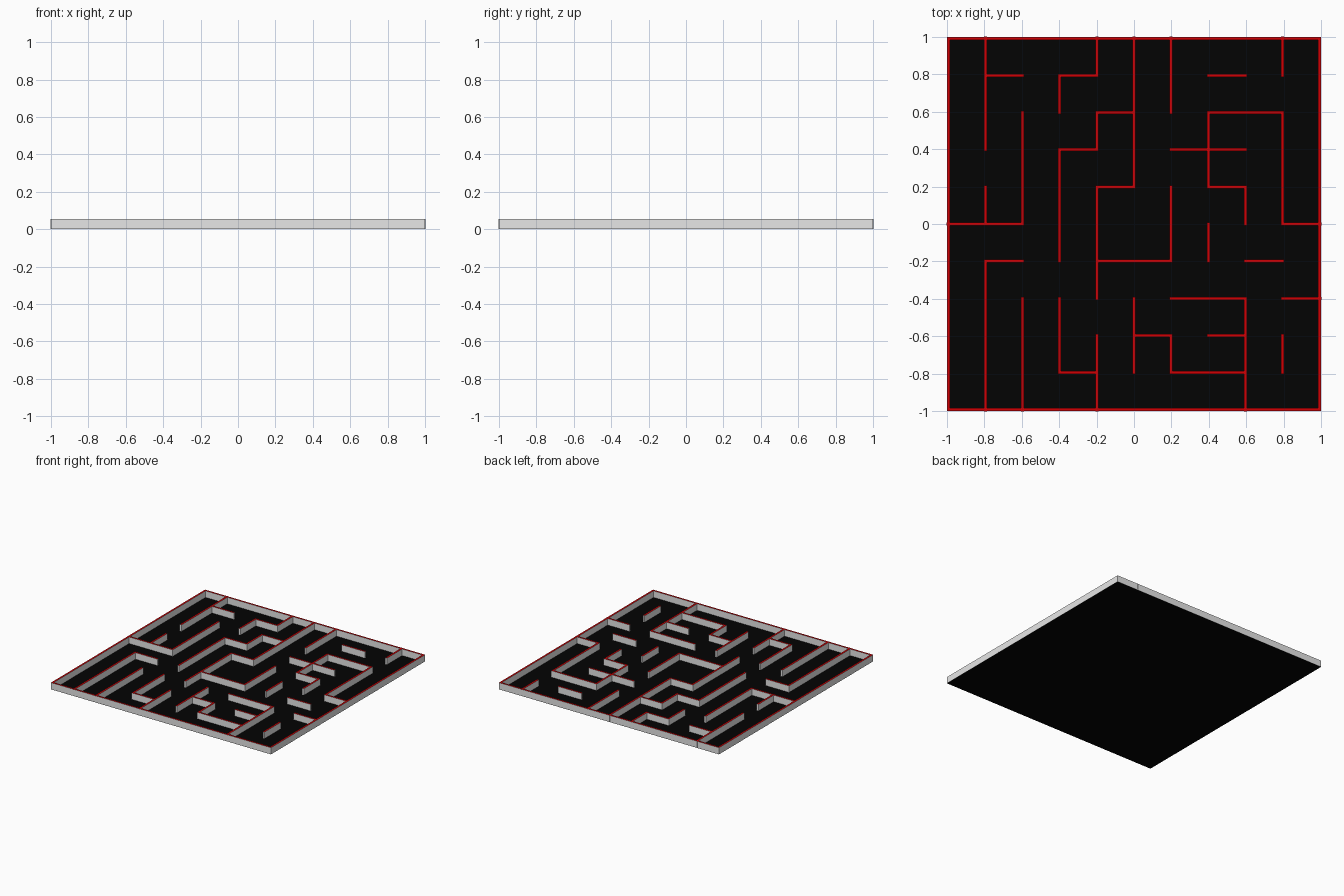
import bpy, bmesh
from mathutils import Matrix, Vector

if "Cube" in bpy.data.objects:
    bpy.data.objects.remove(bpy.data.objects["Cube"])


def mat(name, rgb):
    m = bpy.data.materials.new(name)
    m.diffuse_color = (*rgb, 1)
    m.use_nodes = True
    m.node_tree.nodes["Principled BSDF"].inputs["Base Color"].default_value = m.diffuse_color
    return m


GREY = mat("wall grey", (0.8, 0.8, 0.8))
RED = mat("wall top red", (0.64, 0.0, 0.001))
BLACK = mat("floor black", (0.001, 0.001, 0.001))

P = 0.1987          # cell pitch
H = 0.055           # wall height
T = 0.0155          # inner wall thickness
FLOOR = 0.001


def box(bm, x0, x1, y0, y1, z0, z1):
    c = Vector(((x0 + x1) / 2, (y0 + y1) / 2, (z0 + z1) / 2))
    bmesh.ops.create_cube(bm, size=1, matrix=Matrix.Translation(c) @
                          Matrix.Diagonal((x1 - x0, y1 - y0, z1 - z0, 1)))


def finish(bm, name, mats):
    # second material goes on upward faces
    bm.normal_update()
    for f in bm.faces:
        f.material_index = 1 if len(mats) > 1 and f.normal.z > 0.5 else 0
    me = bpy.data.meshes.new(name)
    bm.to_mesh(me)
    bm.free()
    for m in mats:
        me.materials.append(m)
    bpy.context.collection.objects.link(bpy.data.objects.new(name, me))


# Walls along y: grid column -> (start row, end row), in cells from the centre
along_y = {
    -4: [(2, 5), (0, 1), (-5, -1)],
    -3: [(0, 3), (-5, -2)],
    -2: [(3, 4), (-1, 2), (-4, -2)],
    -1: [(4, 5), (2, 3), (-2, 1), (-5, -3)],
    0: [(1, 5), (-4, -2)],
    1: [(3, 5), (-1, 1), (-4, -3)],
    2: [(1, 3), (-1, 0)],
    3: [(0, 1), (-5, -2)],
    4: [(4, 5), (0, 3), (-4, -3)],
}
# Walls along x: grid row -> (start column, end column)
along_x = {
    4: [(-4, -3), (-2, -1), (2, 3)],
    3: [(-1, 0), (2, 4)],
    2: [(-2, -1), (1, 3)],
    1: [(-1, 0), (2, 3)],
    0: [(-5, -3), (4, 5)],
    -1: [(-4, -3), (-1, 1), (3, 4)],
    -2: [(1, 3), (4, 5)],
    -3: [(0, 1), (2, 3)],
    -4: [(-2, -1), (1, 3)],
}

h = T / 2
bm = bmesh.new()
for i, runs in along_y.items():
    for a, b in runs:
        box(bm, i * P - h, i * P + h, a * P - h, b * P + h, FLOOR, H)
finish(bm, "maze_walls_lengthwise", [GREY, RED])

bm = bmesh.new()
for j, runs in along_x.items():
    for a, b in runs:
        box(bm, a * P - h, b * P + h, j * P - h, j * P + h, FLOOR, H)
finish(bm, "maze_walls_crosswise", [GREY, RED])

# Outer border
B = 0.0155
bm = bmesh.new()
for s in (-1, 1):
    lo, hi = sorted((s, s * (1 - B)))
    box(bm, lo, hi, -1, 1, FLOOR, H)
    box(bm, -1 + B, 1 - B, lo, hi, FLOOR, H)
finish(bm, "outer_border", [GREY, RED])

# Floor plate
bm = bmesh.new()
box(bm, -1, 1, -1, 1, 0, FLOOR)
finish(bm, "floor", [BLACK])
